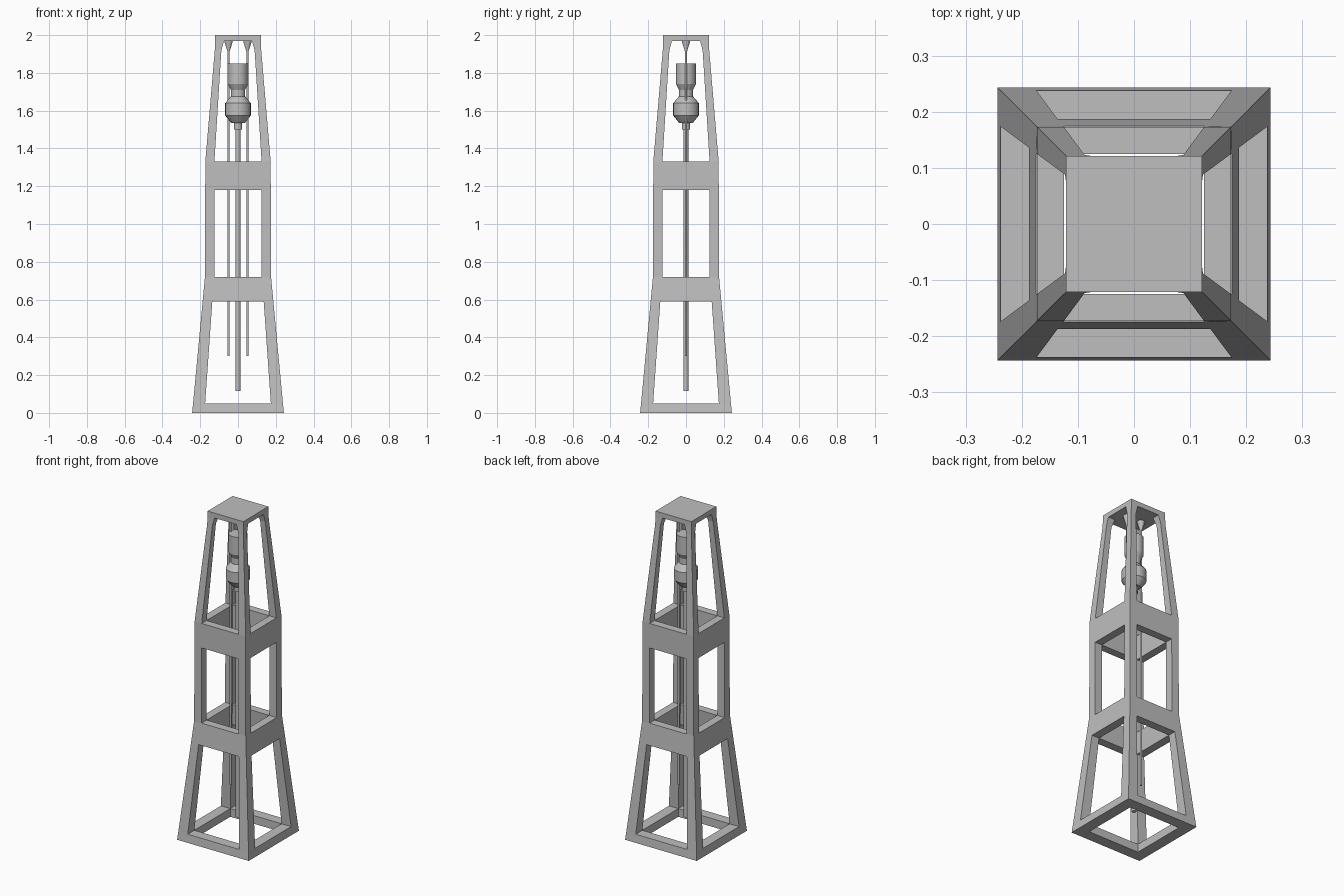
import bpy
import bmesh
import math
from mathutils import Vector

if "Cube" in bpy.data.objects:
    bpy.data.objects.remove(bpy.data.objects["Cube"], do_unlink=True)


def material(name, value):
    mat = bpy.data.materials.new(name)
    mat.use_nodes = True
    color = (value, value, value, 1)
    mat.diffuse_color = color
    mat.node_tree.nodes["Principled BSDF"].inputs["Base Color"].default_value = color
    return mat


grey = material("light grey", 0.52)


def finish(bm, name):
    bmesh.ops.recalc_face_normals(bm, faces=bm.faces)
    mesh = bpy.data.meshes.new(name)
    bm.to_mesh(mesh)
    bm.free()
    mesh.materials.append(grey)
    obj = bpy.data.objects.new(name, mesh)
    bpy.context.collection.objects.link(obj)
    return obj


def lathe(name, profile, x=0, sides=24):
    """Closed turned part from (radius, z) points, standing at x."""
    bm = bmesh.new()
    rings = []
    for r, z in profile:
        angles = [2 * math.pi * k / sides for k in range(sides)]
        rings.append([bm.verts.new((x + r * math.cos(a), r * math.sin(a), z)) for a in angles])
    for low, high in zip(rings, rings[1:]):
        for k in range(sides):
            n = (k + 1) % sides
            bm.faces.new((low[k], low[n], high[n], high[k]))
    bm.faces.new(rings[0])
    bm.faces.new(rings[-1])
    obj = finish(bm, name)
    bpy.ops.object.select_all(action="DESELECT")
    obj.select_set(True)
    bpy.context.view_layer.objects.active = obj
    bpy.ops.object.shade_smooth_by_angle(angle=math.radians(25))
    return obj


# Tower frame: levels of (height, outer half width, inner half width)
levels = [(0, .243, .174), (.05, .238, .174), (.59, .187, .136), (.72, .175, .125),
          (1.18, .173, .125), (1.33, .173, .125), (1.92, .123, .088),
          (1.97, .121, .074), (2, .121, .074)]
# Each layer holds a ring band, four corner posts, or a solid cap
layers = ["ring", "posts", "ring", "posts", "ring", "posts", "posts", "cap"]


def filled(i, j, k):
    if not (0 <= i < 3 and 0 <= j < 3 and 0 <= k < len(layers)):
        return False
    corner = i != 1 and j != 1
    centre = i == 1 and j == 1
    return {"posts": corner, "ring": not centre, "cap": True}[layers[k]]


def tower_frame():
    bm = bmesh.new()
    grid = {}

    def point(i, j, k):
        if (i, j, k) not in grid:
            z, o, n = levels[k]
            steps = (-o, -n, n, o)
            grid[i, j, k] = bm.verts.new(Vector((steps[i], steps[j], z)))
        return grid[i, j, k]

    # A face goes wherever a filled cell borders an empty one
    for i in range(4):
        for j in range(4):
            for k in range(len(levels)):
                here = filled(i, j, k)
                if here != filled(i - 1, j, k):
                    bm.faces.new([point(i, j + a, k + b) for a, b in ((0, 0), (1, 0), (1, 1), (0, 1))])
                if here != filled(i, j - 1, k):
                    bm.faces.new([point(i + a, j, k + b) for a, b in ((0, 0), (1, 0), (1, 1), (0, 1))])
                if here != filled(i, j, k - 1):
                    bm.faces.new([point(i + a, j + b, k) for a, b in ((0, 0), (1, 0), (1, 1), (0, 1))])
    bmesh.ops.recalc_face_normals(bm, faces=bm.faces)
    bmesh.ops.dissolve_limit(bm, angle_limit=math.radians(1),
                             verts=bm.verts, edges=bm.edges)
    return finish(bm, "tower_frame")


tower_frame()

# Hanging drive unit: collar, bulb, neck and motor can
lathe("drive_unit", [(.022, 1.5), (.022, 1.535), (.036, 1.535), (.068, 1.575),
                     (.068, 1.64), (.038, 1.675), (.038, 1.71),
                     (.053, 1.74), (.053, 1.85)])

# Central shaft
lathe("central_shaft", [(.013, .115), (.013, 1.51)], sides=16)

# Guide rods, flared where they meet the cap
for side, x in (("right", -.05), ("left", .05)):
    lathe(side + "_guide_rod", [(.006, .3), (.006, 1.915), (.022, 1.965), (.022, 1.975)],
          x=x, sides=12)
